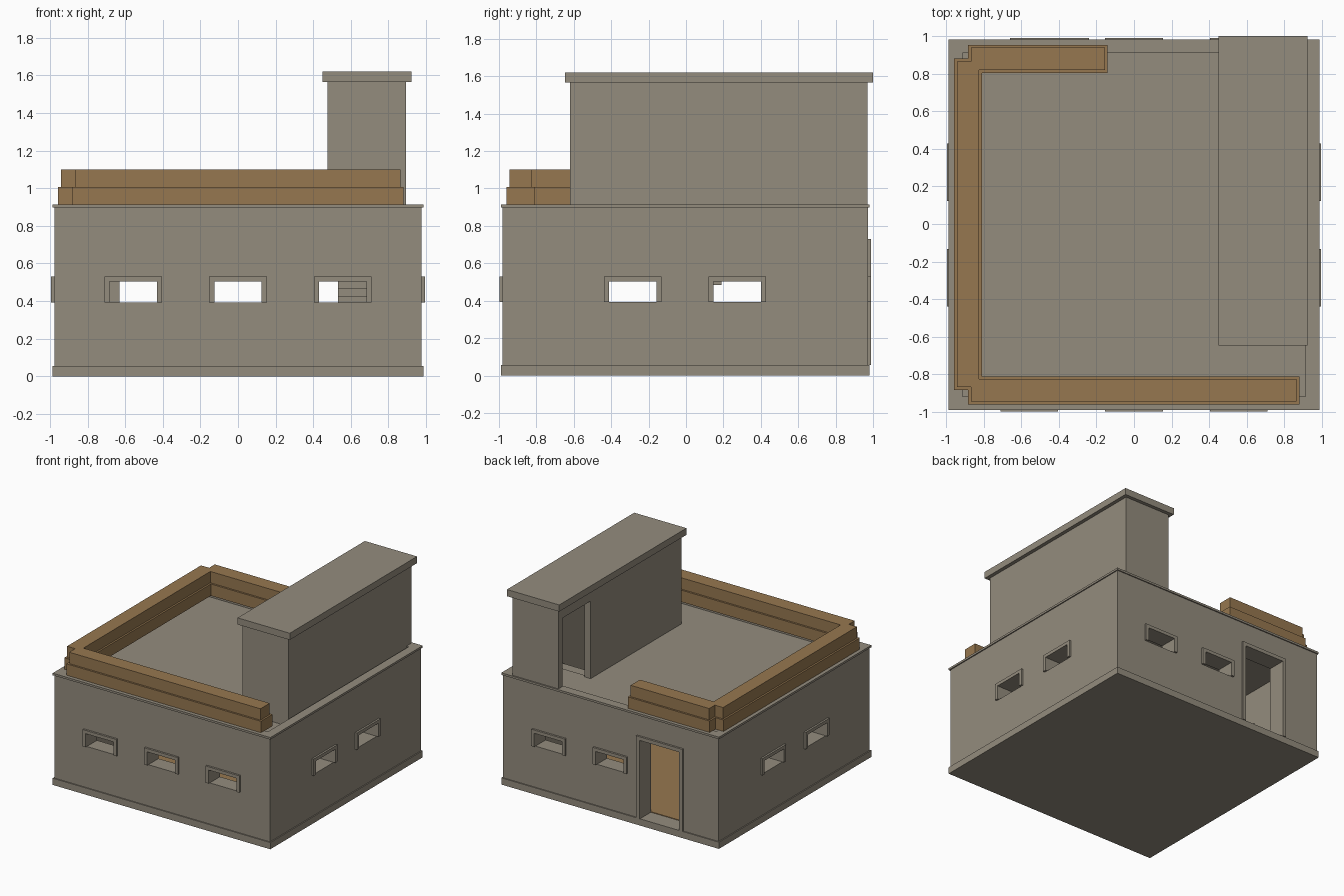
import bpy

if "Cube" in bpy.data.objects:
    bpy.data.objects.remove(bpy.data.objects["Cube"], do_unlink=True)


def material(name, rgb):
    m = bpy.data.materials.new(name)
    m.use_nodes = True
    m.diffuse_color = (*rgb, 1)
    m.node_tree.nodes["Principled BSDF"].inputs["Base Color"].default_value = (*rgb, 1)
    return m


stone = material("grey stone", (0.295, 0.262, 0.207))
wood = material("brown wood", (0.305, 0.186, 0.08))


def box(name, x, y, z, mat=stone):
    """Box from (low, high) ranges on each axis."""
    verts = [(a, b, c) for a in x for b in y for c in z]
    faces = [(0, 1, 3, 2), (4, 6, 7, 5), (0, 4, 5, 1),
             (2, 3, 7, 6), (0, 2, 6, 4), (1, 5, 7, 3)]
    me = bpy.data.meshes.new(name)
    me.from_pydata(verts, [], faces)
    me.materials.append(mat)
    ob = bpy.data.objects.new(name, me)
    bpy.context.collection.objects.link(ob)
    return ob


def cut(ob, x, y, z):
    cutter = box("cutter", x, y, z)
    cutter.hide_render = True
    mod = ob.modifiers.new("opening", "BOOLEAN")
    mod.operation = "DIFFERENCE"
    mod.solver = "EXACT"
    mod.object = cutter
    bpy.context.view_layer.objects.active = ob
    bpy.ops.object.modifier_apply(modifier=mod.name)
    bpy.data.objects.remove(cutter, do_unlink=True)


YC = -0.004                 # centre of the main block along y
SLAB, WALL, ROOM, FRAME = 0.986, 0.977, 0.845, 0.993
FLOOR, EAVE, ROOF, DECK, RIM = 0.055, 0.898, 0.915, 0.84, 0.912


def around(h):
    return (-h, h), (YC - h, YC + h)


def opening(name, axis, side, mid, half, z0, z1, rim):
    """Cut a hole in an outer wall and add a surround on its sides and top."""
    centre = YC if axis == "x" else 0

    def depth(inner, outer):
        return tuple(sorted((centre + side * inner, centre + side * outer)))

    def place(along, across):
        return (along, across) if axis == "x" else (across, along)

    hole = (mid - half, mid + half)
    cut(walls, *place(hole, depth(0.8, 1.1)), (z0, z1))
    surround = box(name, *place((mid - half - rim, mid + half + rim), depth(WALL - 0.01, FRAME)),
                   (z0, z1 + rim))
    cut(surround, *place(hole, depth(0.8, 1.1)), (z0 - 0.1, z1))


# Main block
box("base_slab", *around(SLAB), (0, FLOOR))
walls = box("walls", *around(WALL), (FLOOR, EAVE))
cut(walls, *around(ROOM), (0, 1))
cut(walls, *around(RIM), (DECK - 0.01, 1))
box("wooden_floor", *around(ROOM), (0.05, 0.06), wood)

# Windows and back door
WINDOW = (0.126, 0.392, 0.503, 0.027)
for i, x in enumerate((-0.557, 0, 0.557)):
    opening(f"front_window_{i}", "x", -1, x, *WINDOW)
    if x >= 0:
        opening(f"back_window_{i}", "x", 1, x, *WINDOW)
for name, side in (("left", 1), ("right", -1)):
    for end, y in (("front", -0.285), ("back", 0.274)):
        opening(f"{name}_{end}_window", "y", side, y, *WINDOW)
opening("back_door_frame", "x", 1, -0.45, 0.18, FLOOR, 0.70, 0.03)

# Roof rim and sunken deck with a stairwell
rim = box("roof_rim", *around(SLAB), (EAVE, ROOF))
cut(rim, *around(RIM), (0.8, 1))
deck = box("roof_deck", *around(RIM), (0.785, DECK))
cut(deck, (0.53, 0.84), (-0.40, 0.53), (0.7, 1))

# Stair house on the roof, with a plain doorway beside its back wall
tower = box("stair_house", (0.476, 0.892), (-0.62, 0.971), (0.83, 1.566))
cut(tower, (0.531, 0.838), (-0.565, 0.916), (0.7, 1.53))
cut(tower, (0.4, 0.6), (0.555, 0.916), (DECK, 1.475))
box("stair_house_cap", (0.449, 0.922), (-0.647, 1.0), (1.566, 1.621))

# Stairs
for i in range(18):
    top, end = 0.08 + 0.043 * i, 0.19 + 0.05 * (i - 11)
    box(f"stair_{i}", (0.533, 0.843), (end - 0.09, end), (max(top - 0.07, 0.05), top))

# Two-tier wooden parapet resting on the rim
for tier, inset, z in (("lower", 0, (0.912, 1.008)), ("upper", 0.015, (1.008, 1.101))):
    for name, x, y in (("side", (-0.956, -0.808), (-0.883, 0.88)),
                       ("front", (-0.882, 0.88), (-0.96, -0.81)),
                       ("back", (-0.882, -0.14), (0.803, 0.953))):
        box(f"{name}_parapet_{tier}", (x[0] + inset, x[1] - inset),
            (y[0] + inset, y[1] - inset), z, wood)
